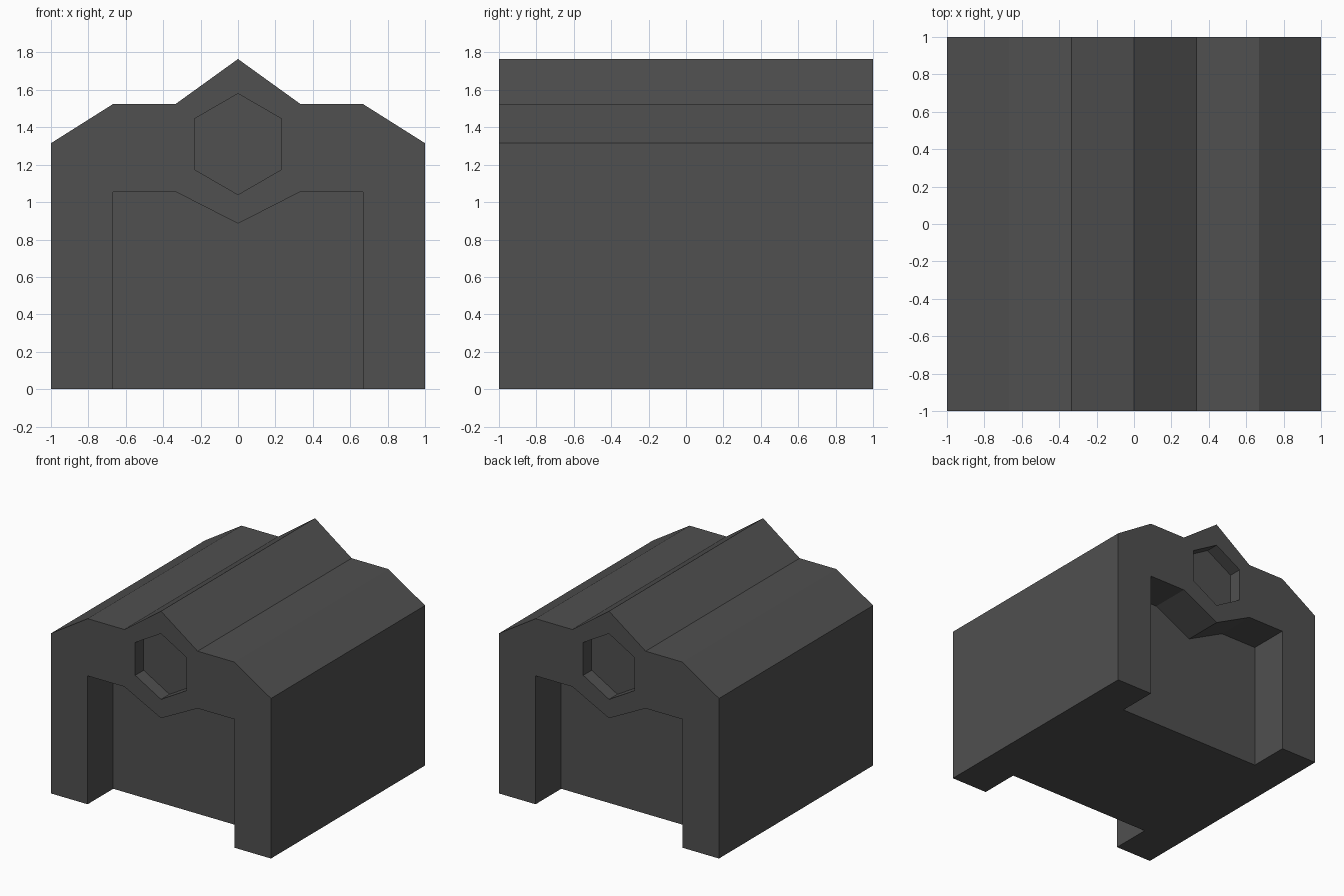
import bpy, bmesh, math

if "Cube" in bpy.data.objects:
    bpy.data.objects.remove(bpy.data.objects["Cube"])


def mirrored(half):
    """Complete a right-half outline (x, z) across x = 0."""
    return half + [(-x, z) for x, z in reversed(half) if x > 0]


def prism(name, outline, y0, y1):
    """Extrude an x-z outline along y."""
    bm = bmesh.new()
    face = bm.faces.new([bm.verts.new((x, y0, z)) for x, z in outline])
    ext = bmesh.ops.extrude_face_region(bm, geom=[face])
    verts = [g for g in ext["geom"] if isinstance(g, bmesh.types.BMVert)]
    bmesh.ops.translate(bm, verts=verts, vec=(0, y1 - y0, 0))
    bmesh.ops.recalc_face_normals(bm, faces=bm.faces)
    mesh = bpy.data.meshes.new(name)
    bm.to_mesh(mesh)
    bm.free()
    obj = bpy.data.objects.new(name, mesh)
    bpy.context.collection.objects.link(obj)
    return obj


# Main body with the stepped, peaked roof
roof = [(0, 1.765), (0.333, 1.525), (0.667, 1.525), (1, 1.315), (1, 0)]
body = prism("building_body", mirrored(roof), -1, 1)
grey = bpy.data.materials.new("dark_grey")
grey.diffuse_color = (0.08, 0.08, 0.08, 1)
grey.use_nodes = True
grey.node_tree.nodes["Principled BSDF"].inputs["Base Color"].default_value = grey.diffuse_color
body.data.materials.append(grey)

# Outlines of the doorway and the hexagonal window
door = mirrored([(0, 0.885), (0.333, 1.055), (0.667, 1.055), (0.667, -0.2)])
window = [(0.27 * math.sin(i * math.pi / 3), 1.31 + 0.27 * math.cos(i * math.pi / 3))
          for i in range(6)]

# Recesses cut into the front and back walls
for end, side in (("front", -1), ("back", 1)):
    for part, outline, depth in (("door", door, 0.333), ("window", window, 0.11)):
        cutter = prism(f"{end}_{part}_cutter", outline, side * (1 - depth), side * 1.2)
        cutter.hide_render = True
        cutter.hide_set(True)
        cutter.display_type = 'WIRE'
        cut = body.modifiers.new(f"{end}_{part}", 'BOOLEAN')
        cut.operation = 'DIFFERENCE'
        cut.solver = 'EXACT'
        cut.object = cutter
